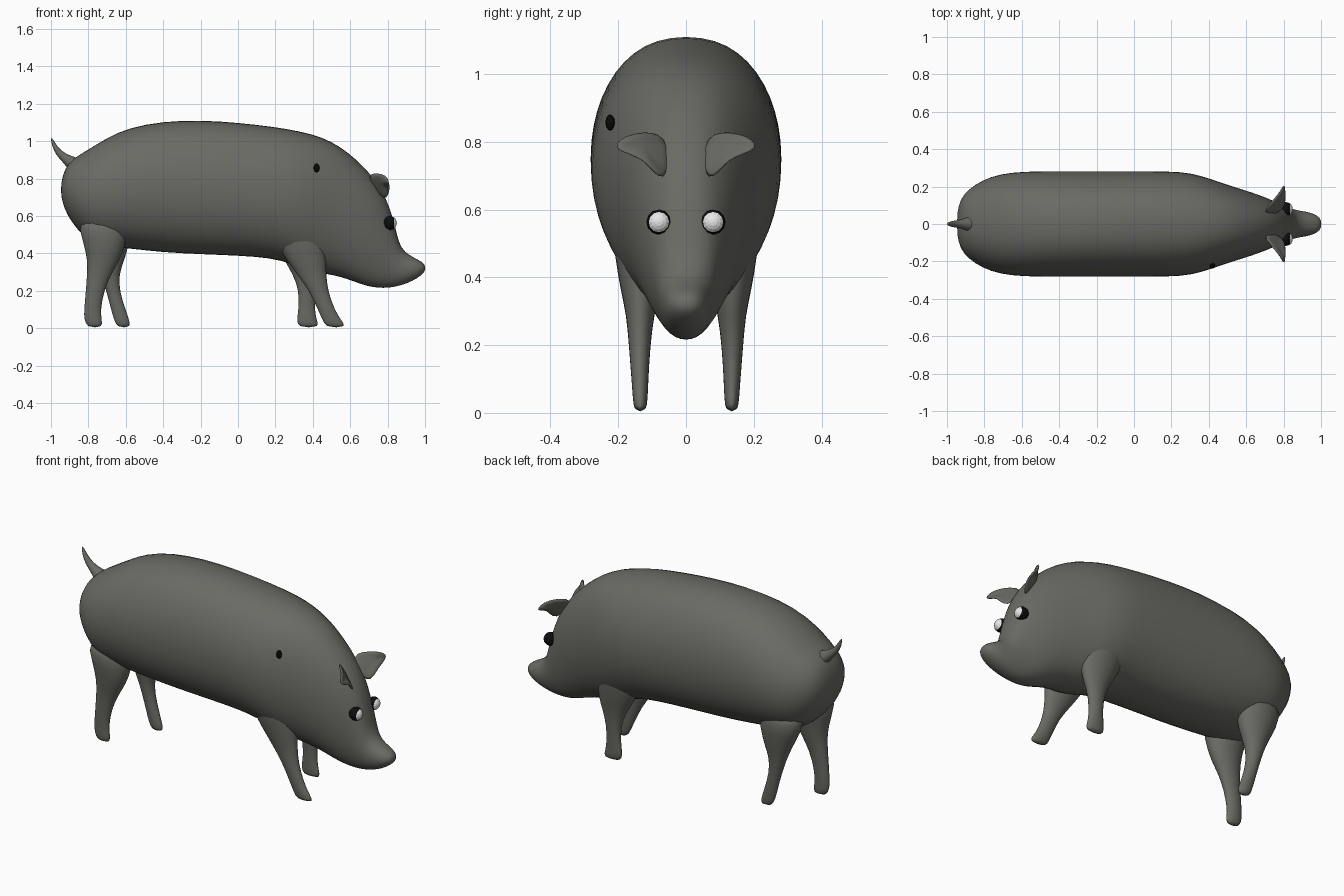
import bpy, bmesh, math
from mathutils import Vector

if "Cube" in bpy.data.objects:
    bpy.data.objects.remove(bpy.data.objects["Cube"])


def material(name, rgb):
    m = bpy.data.materials.new(name)
    m.diffuse_color = (*rgb, 1)
    m.use_nodes = True
    m.node_tree.nodes["Principled BSDF"].inputs["Base Color"].default_value = m.diffuse_color
    return m


HIDE = material("dark grey hide", (0.145, 0.145, 0.13))
BLACK = material("black", (0.004, 0.004, 0.004))
WHITE = material("white", (0.8, 0.8, 0.8))


def finish(name, bm, mats, subdiv=0, smooth=True):
    bmesh.ops.recalc_face_normals(bm, faces=bm.faces)
    me = bpy.data.meshes.new(name)
    bm.to_mesh(me)
    bm.free()
    for m in mats:
        me.materials.append(m)
    for p in me.polygons:
        p.use_smooth = smooth
    ob = bpy.data.objects.new(name, me)
    bpy.context.collection.objects.link(ob)
    if subdiv:
        s = ob.modifiers.new("subdivision", 'SUBSURF')
        s.levels = s.render_levels = subdiv
    return ob


def loft(name, rings, subdiv=1):
    """Skin a list of equal-length point rings and close both ends."""
    bm = bmesh.new()
    vs = [[bm.verts.new(p) for p in r] for r in rings]
    n = len(vs[0])
    for a, b in zip(vs, vs[1:]):
        for i in range(n):
            j = (i + 1) % n
            bm.faces.new((a[i], a[j], b[j], b[i]))
    bm.faces.new(vs[0])
    bm.faces.new(vs[-1])
    return finish(name, bm, [HIDE], subdiv)


def oval(centre, u, v, n, power=1.0):
    pts = []
    for i in range(n):
        a = 2 * math.pi * i / n
        s = math.sin(a)
        pts.append(Vector(centre) + Vector(u) * math.cos(a)
                   + Vector(v) * math.copysign(abs(s) ** power, s))
    return pts


# Body and head: top x, top z, bottom x, bottom z, half width
BODY = [
    (-.947, .77, -.947, .71, .06), (-.928, .855, -.928, .635, .135),
    (-.885, .908, -.89, .565, .185), (-.80, .957, -.82, .48, .238),
    (-.70, 1.022, -.73, .44, .270), (-.58, 1.077, -.60, .425, .284),
    (-.40, 1.110, -.40, .402, .284), (-.20, 1.117, -.20, .392, .284),
    (0, 1.103, 0, .385, .284), (.20, 1.08, .18, .372, .284),
    (.33, 1.057, .28, .343, .276), (.45, 1.027, .38, .30, .242),
    (.55, .973, .47, .288, .207), (.63, .908, .55, .272, .183),
    (.71, .828, .62, .247, .157), (.77, .742, .69, .222, .131),
    (.81, .652, .75, .214, .107), (.84, .55, .80, .214, .09),
    (.86, .455, .845, .222, .079), (.89, .408, .885, .233, .071),
    (.94, .378, .935, .253, .064), (.982, .358, .982, .283, .047),
    (1.002, .335, 1.002, .308, .02),
]
rings = []
for xt, zt, xb, zb, w in BODY:
    top, bot = Vector((xt, 0, zt)), Vector((xb, 0, zb))
    rings.append(oval((top + bot) / 2, (top - bot) / 2, (0, w, 0), 24, 0.87))
loft("body", rings)


# Legs: shared heights with (height, y centre, half thickness)
LEG = [(.60, .13, .10), (.46, .135, .078), (.36, .135, .06), (.29, .135, .043),
       (.20, .137, .033), (.10, .136, .026), (.045, .135, .023), (.003, .135, .019)]
# Back and front edge of each leg at those heights
LEG_EDGES = {
    "front_leg_right": (-1, [(.16, .46), (.19, .47), (.26, .475), (.31, .475),
                             (.38, .482), (.425, .518), (.45, .552), (.468, .585)]),
    "front_leg_left": (1, [(.16, .46), (.19, .47), (.245, .465), (.29, .44),
                           (.325, .41), (.322, .412), (.312, .422), (.32, .44)]),
    "rear_leg_right": (-1, [(-.88, -.58), (-.83, -.59), (-.808, -.63), (-.81, -.675),
                            (-.815, -.715), (-.825, -.733), (-.825, -.727), (-.805, -.722)]),
    "rear_leg_left": (1, [(-.87, -.56), (-.82, -.575), (-.765, -.605), (-.735, -.635),
                          (-.705, -.632), (-.68, -.60), (-.665, -.58), (-.645, -.572)]),
}
for name, (side, edges) in LEG_EDGES.items():
    loft(name, [oval(((a + b) / 2, side * y, z), ((b - a) / 2, 0, 0), (0, t, 0), 12)
                for (z, y, t), (a, b) in zip(LEG, edges)])

# Tail: x, z, radius, swept up and back to a point
TAIL = [(-.85, .85, .06), (-.892, .888, .036), (-.93, .912, .024),
        (-.965, .945, .018), (-.985, .98, .014), (-.999, 1.018, .004)]
loft("tail", [oval((x, 0, z), (r * .6, 0, r * .8), (0, r, 0), 10) for x, z, r in TAIL])

# Ears: dished leaf outlines with a little thickness
EAR = [(.69, .06, .815), (.722, .10, .832), (.775, .16, .826), (.80, .20, .808),
       (.806, .217, .78), (.812, .175, .765), (.812, .125, .745), (.805, .095, .71),
       (.785, .065, .68), (.73, .04, .74)]
for side, label in ((-1, "right"), (1, "left")):
    bm = bmesh.new()
    vs = [bm.verts.new((x, side * y, z)) for x, y, z in EAR]
    mid = bm.verts.new((.762, side * .12, .785))
    for i, v in enumerate(vs):
        bm.faces.new((v, vs[(i + 1) % len(vs)], mid))
    ear = finish("ear_" + label, bm, [HIDE])
    sol = ear.modifiers.new("thickness", 'SOLIDIFY')
    sol.thickness, sol.offset = 0.016, 0
    sub = ear.modifiers.new("subdivision", 'SUBSURF')
    sub.levels = sub.render_levels = 1

    # Eyes: black balls with a shallow white front cap
    bm = bmesh.new()
    bmesh.ops.create_uvsphere(bm, u_segments=12, v_segments=10, radius=0.037)
    for v in bm.verts:
        v.co = Vector((v.co.z, v.co.y, -v.co.x))
    bm.normal_update()
    for f in bm.faces:
        f.material_index = 1 if f.calc_center_median().x > 0.022 else 0
    for v in bm.verts:
        v.co += Vector((.812, side * .08, .563))
    finish("eye_" + label, bm, [BLACK, WHITE], smooth=False)

# Small dark spot on the right shoulder
bm = bmesh.new()
bmesh.ops.create_uvsphere(bm, u_segments=8, v_segments=6, radius=1)
for v in bm.verts:
    v.co = Vector((.42 + v.co.x * .016, -.224 + v.co.y * .014, .857 + v.co.z * .024))
finish("shoulder_spot", bm, [BLACK], smooth=False)
